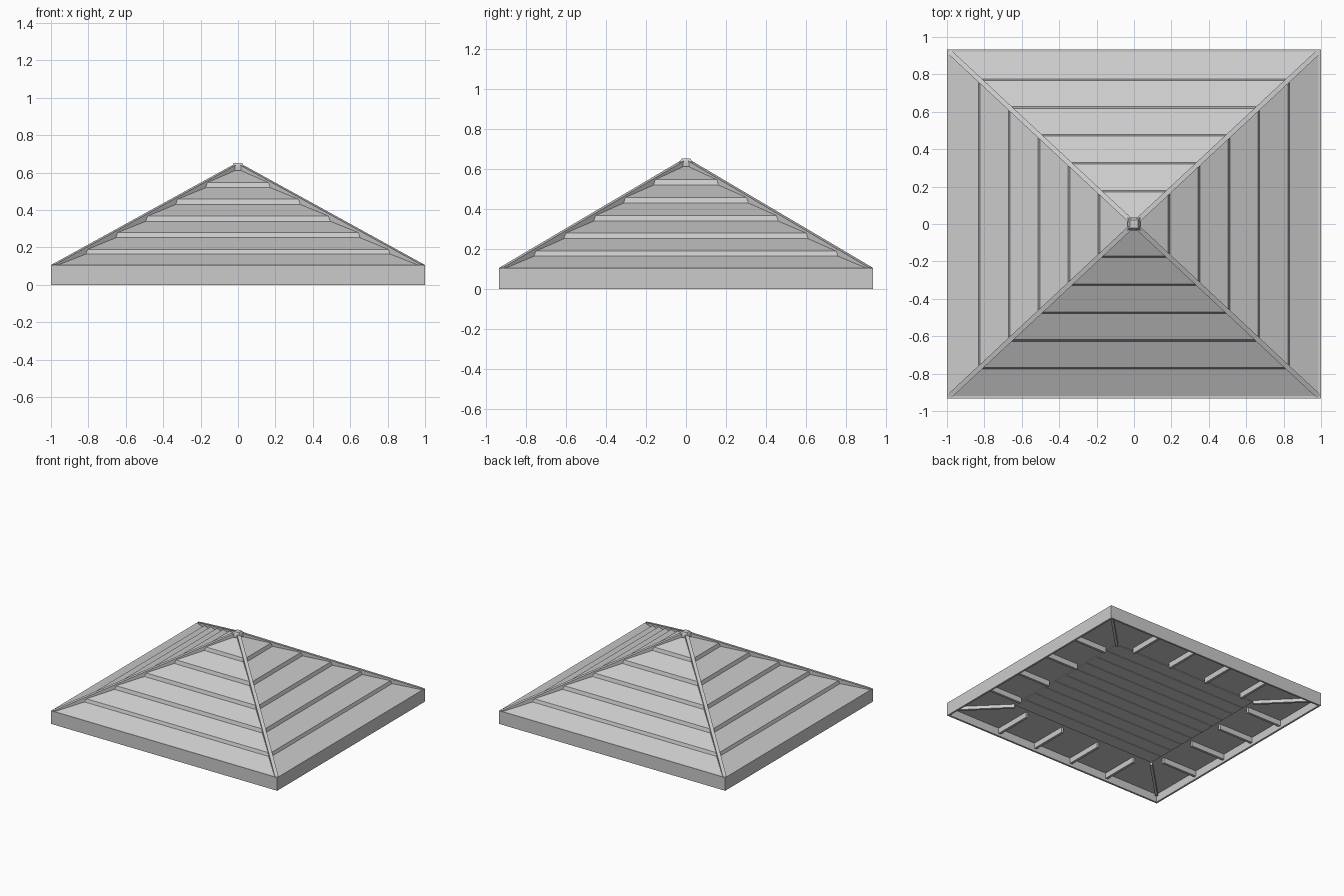
import bpy, bmesh
from mathutils import Vector

if "Cube" in bpy.data.objects:
    bpy.data.objects.remove(bpy.data.objects["Cube"])

HX, HY = 1.0, 0.933         # half footprint
RATIO = HY / HX


def finish(bm, name):
    bmesh.ops.recalc_face_normals(bm, faces=bm.faces)
    me = bpy.data.meshes.new(name)
    bm.to_mesh(me)
    bm.free()
    ob = bpy.data.objects.new(name, me)
    bpy.context.collection.objects.link(ob)
    return ob


def loft(bm, rings):
    """Stack of rectangles (half x, half y, z), capped at both ends."""
    loops = [[bm.verts.new((sx * hx, sy * hy, z))
              for sx, sy in ((-1, -1), (1, -1), (1, 1), (-1, 1))] for hx, hy, z in rings]
    for a, b in zip(loops, loops[1:]):
        for i in range(4):
            j = (i + 1) % 4
            bm.faces.new((a[i], a[j], b[j], b[i]))
    bm.faces.new(loops[0])
    bm.faces.new(loops[-1])


def beam(bm, p, q, width, depth):
    """Bar whose top centre line runs p to q, with plumb-cut ends."""
    p, q = Vector(p), Vector(q)
    d = q - p
    side = Vector((-d.y, d.x, 0)).normalized() * width / 2
    down = Vector((0, 0, -depth))
    ends = [[bm.verts.new(c + o) for o in (-side, side, side + down, -side + down)]
            for c in (p, q)]
    for i in range(4):
        j = (i + 1) % 4
        bm.faces.new((ends[0][i], ends[0][j], ends[1][j], ends[1][i]))
    bm.faces.new(ends[0])
    bm.faces.new(ends[1])


# Stepped roof: six overlapping courses on each side, closed by a flat soffit
SOFFIT = 0.064
lip_x = [0.985, 0.832, 0.672, 0.512, 0.352, 0.192]
lip_low = [SOFFIT, 0.165, 0.252, 0.34, 0.43, 0.52]
lip_high = [0.105, 0.19, 0.28, 0.368, 0.458, 0.547]
rings = []
for x, lo, hi in zip(lip_x, lip_low, lip_high):
    inner = x - 0.009 if lo > SOFFIT else x
    rings.append((x, x * RATIO, lo))
    rings.append((inner, inner * RATIO, hi))
rings.append((0.025, 0.025, 0.615))
bm = bmesh.new()
loft(bm, rings)
finish(bm, "stepped_roof")

# Fascia boards round the eaves
T = 0.015
bm = bmesh.new()
for s in (-1, 1):
    beam(bm, (-HX, s * (HY - T / 2), 0.105), (HX, s * (HY - T / 2), 0.105), T, 0.105)
    beam(bm, (s * (HX - T / 2), -HY + T, 0.105), (s * (HX - T / 2), HY - T, 0.105), T, 0.105)
finish(bm, "fascia")

# Hip ridges
bm = bmesh.new()
for sx in (-1, 1):
    for sy in (-1, 1):
        beam(bm, (sx * 0.988, sy * 0.988 * RATIO, 0.108), (sx * 0.012, sy * 0.012, 0.645),
             0.026, 0.05)
finish(bm, "hip_ridges")

# Apex cap
bm = bmesh.new()
loft(bm, [(0.028, 0.028, 0.605), (0.034, 0.034, 0.615), (0.034, 0.034, 0.632),
          (0.022, 0.022, 0.652)])
finish(bm, "apex_cap")

# Ceiling planks under the middle
CX, CY, N = 0.65, 0.58, 10
pitch = 2 * CY / N
bm = bmesh.new()
for i in range(N):
    y = -CY + (i + 0.5) * pitch
    beam(bm, (-CX, y, SOFFIT + 0.002), (CX, y, SOFFIT + 0.002), pitch - 0.006, 0.008)
finish(bm, "ceiling_planks")

# Short eave joists, four a side, and a shallow one along each diagonal
bm = bmesh.new()
Z, W, D = SOFFIT + 0.002, 0.02, 0.045
for s in (-1, 1):
    for k in (-1.5, -0.5, 0.5, 1.5):
        beam(bm, (k * 0.34, s * (HY - T), Z), (k * 0.34, s * (CY + 0.03), Z), W, D)
        beam(bm, (s * (HX - T), k * 0.32, Z), (s * (CX + 0.03), k * 0.32, Z), W, D)
    for t in (-1, 1):
        beam(bm, (s * 0.97, t * 0.90, Z), (s * CX, t * CY, Z), W, 0.028)
finish(bm, "eave_joists")
